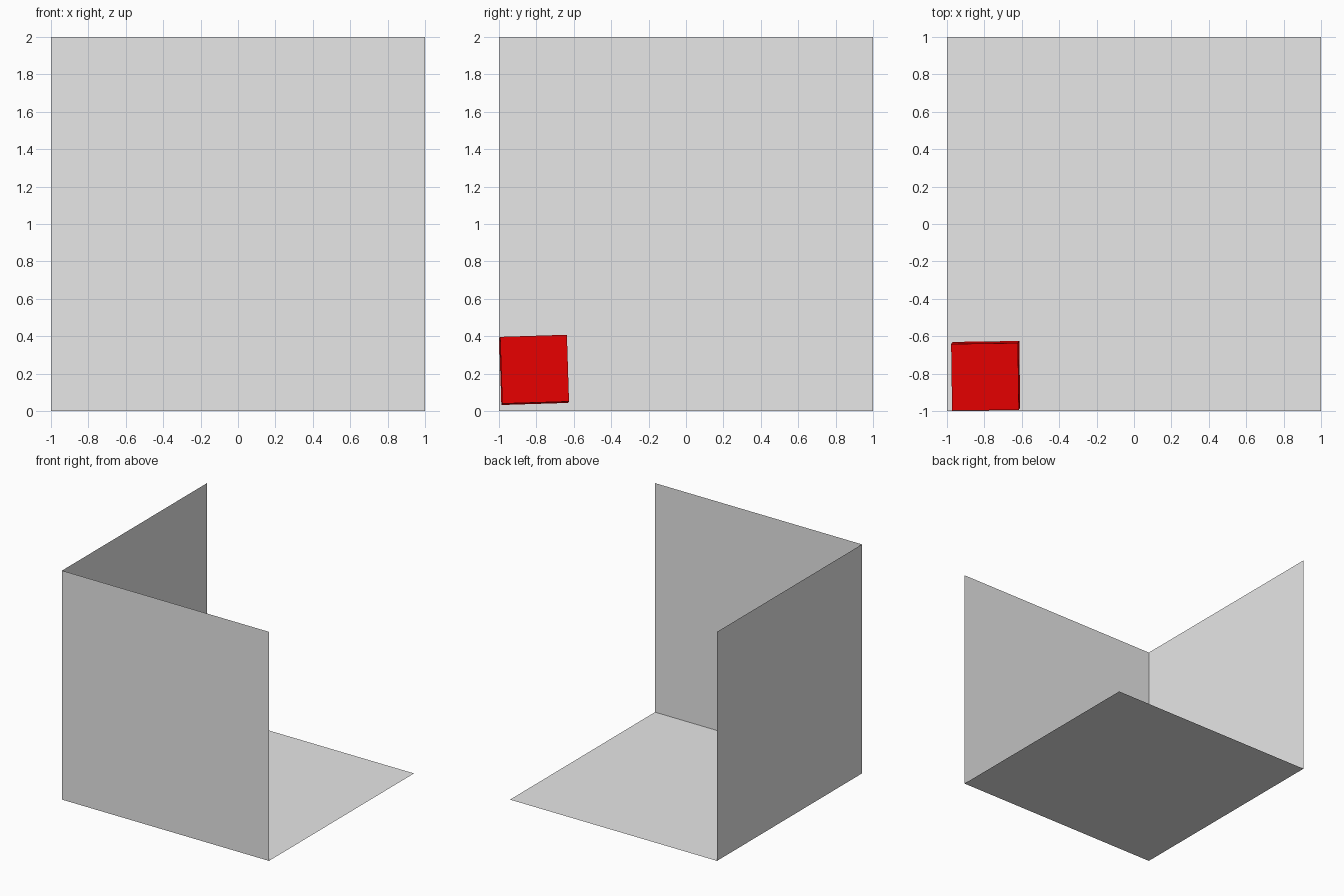
import bpy
from math import radians

cube = bpy.data.objects.get("Cube")
if cube:
    bpy.data.objects.remove(cube, do_unlink=True)


def make_material(name, color):
    mat = bpy.data.materials.new(name)
    mat.use_nodes = True
    mat.diffuse_color = color
    mat.node_tree.nodes["Principled BSDF"].inputs["Base Color"].default_value = color
    return mat


grey = make_material("light grey", (0.8, 0.8, 0.8, 1))
red = make_material("red", (1, 0, 0, 1))


def add_panel(name, location, rotation=(0, 0, 0)):
    """Add a thin square sheet facing the inside of the corner."""
    bpy.ops.mesh.primitive_plane_add(
        size=2, location=location, rotation=[radians(a) for a in rotation])
    panel = bpy.context.object
    panel.name = name
    panel.data.materials.append(grey)


# Three sheets meeting in one corner
add_panel("floor", (0, 0, 0))
add_panel("front_wall", (0, -1, 1), (-90, 0, 0))
add_panel("side_wall", (-1, 0, 1), (0, 90, 0))

# Slightly tilted block resting in the corner
bpy.ops.mesh.primitive_cube_add(
    size=0.357, location=(-0.793, -0.812, 0.22),
    rotation=(radians(1.8), radians(-1.2), radians(0.8)))
block = bpy.context.object
block.name = "corner_block"
block.data.materials.append(red)
